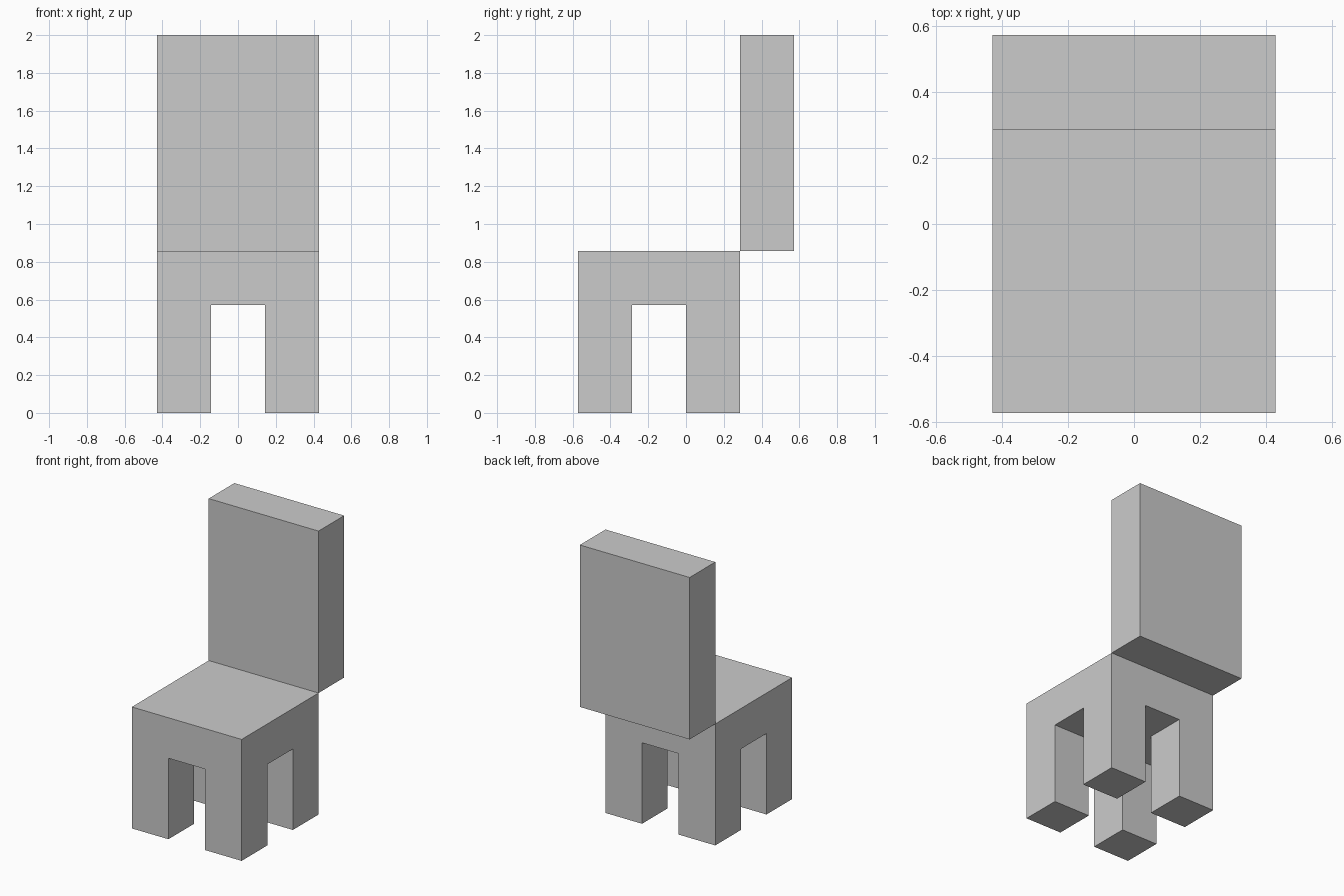
import bpy, bmesh
from mathutils import Matrix, Vector

if "Cube" in bpy.data.objects:
    bpy.data.objects.remove(bpy.data.objects["Cube"])

U = 2 / 7  # one block; every dimension is a whole number of blocks


def add_object(name, bm):
    bmesh.ops.recalc_face_normals(bm, faces=bm.faces)
    mesh = bpy.data.meshes.new(name)
    bm.to_mesh(mesh)
    bm.free()
    obj = bpy.data.objects.new(name, mesh)
    bpy.context.collection.objects.link(obj)
    return obj


# Seat with legs: 3 x 3 block slab, four corner cells extruded down
bm = bmesh.new()
bmesh.ops.create_grid(bm, x_segments=3, y_segments=3, size=1.5 * U,
                      matrix=Matrix.Translation((0, -0.5 * U, 2 * U)))
underside = list(bm.faces)
corners = [f for f in underside
           if abs(f.calc_center_median().x) > 0.5 * U
           and abs(f.calc_center_median().y + 0.5 * U) > 0.5 * U]
top = bmesh.ops.extrude_face_region(bm, geom=underside, use_keep_orig=True)
bmesh.ops.translate(bm, vec=(0, 0, U),
                    verts=[v for v in top["geom"] if isinstance(v, bmesh.types.BMVert)])

legs = bmesh.ops.extrude_face_region(bm, geom=corners)
bmesh.ops.translate(bm, vec=Vector((0, 0, -2 * U)),
                    verts=[v for v in legs["geom"] if isinstance(v, bmesh.types.BMVert)])
bmesh.ops.delete(bm, geom=[f for f in corners if f.is_valid], context="FACES_ONLY")
bmesh.ops.recalc_face_normals(bm, faces=bm.faces)
bmesh.ops.dissolve_limit(bm, angle_limit=0.01, verts=bm.verts, edges=bm.edges)
add_object("seat_and_legs", bm)

# Backrest: slab standing just behind the seat's rear edge
bm = bmesh.new()
bmesh.ops.create_cube(bm, size=1, matrix=Matrix.Translation((0, 1.5 * U, 5 * U))
                      @ Matrix.Diagonal((3 * U, U, 4 * U, 1)))
add_object("backrest", bm)
